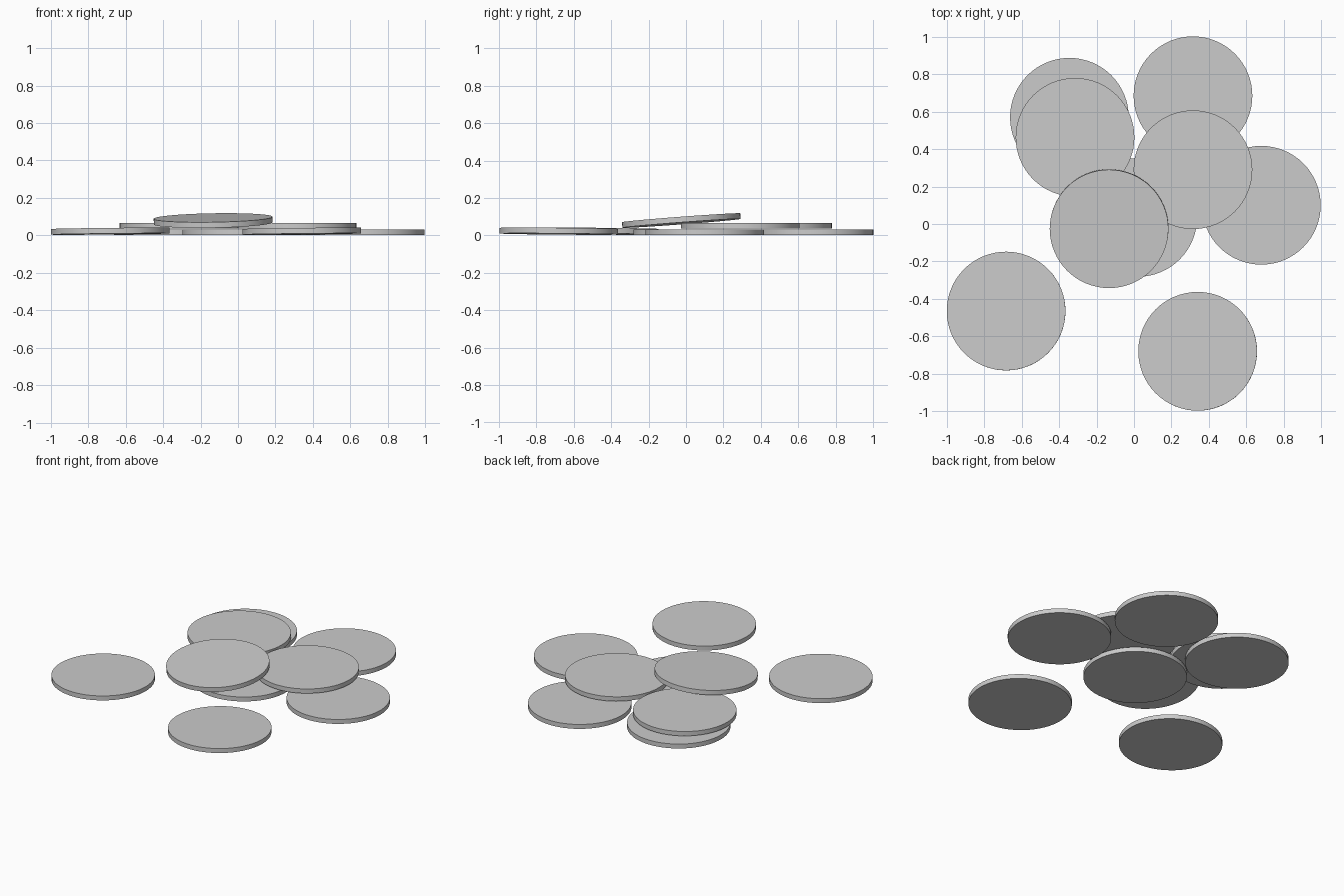
import bpy
from math import radians

if "Cube" in bpy.data.objects:
    bpy.data.objects.remove(bpy.data.objects["Cube"])

RADIUS, THICK, SIDES = 0.317, 0.03, 64


def disc(name, x, y, z, pitch=0.0, roll=0.0):
    """One flat disc, centred at x, y, z, with tilt in degrees."""
    bpy.ops.mesh.primitive_cylinder_add(
        vertices=SIDES, radius=RADIUS, depth=THICK, location=(x, y, z),
        rotation=(radians(pitch), radians(roll), 0))
    ob = bpy.context.object
    ob.name = name
    bpy.ops.object.shade_smooth_by_angle(angle=radians(30))


# Discs lying on the floor; the two loose front ones are very slightly tipped
floor = THICK / 2
disc("left_disc", -0.683, -0.465, floor + 0.007, -0.5, -0.6)
disc("front_disc", 0.34, -0.68, floor + 0.007, -0.5, -0.6)
for name, x, y in [("right_disc", 0.68, 0.10),
                   ("back_right_disc", 0.315, 0.685),
                   ("back_left_disc", -0.345, 0.57),
                   ("middle_disc", 0.02, 0.035)]:
    disc(name, x, y, floor + 0.001)

# Second layer resting on the floor discs
disc("upper_left_disc", -0.315, 0.463, floor + 0.037)
disc("upper_right_disc", 0.315, 0.29, floor + 0.037)

# Tilted disc leaning on top of the heap
disc("leaning_disc", -0.133, -0.025, 0.079, 4.3, -1.0)
